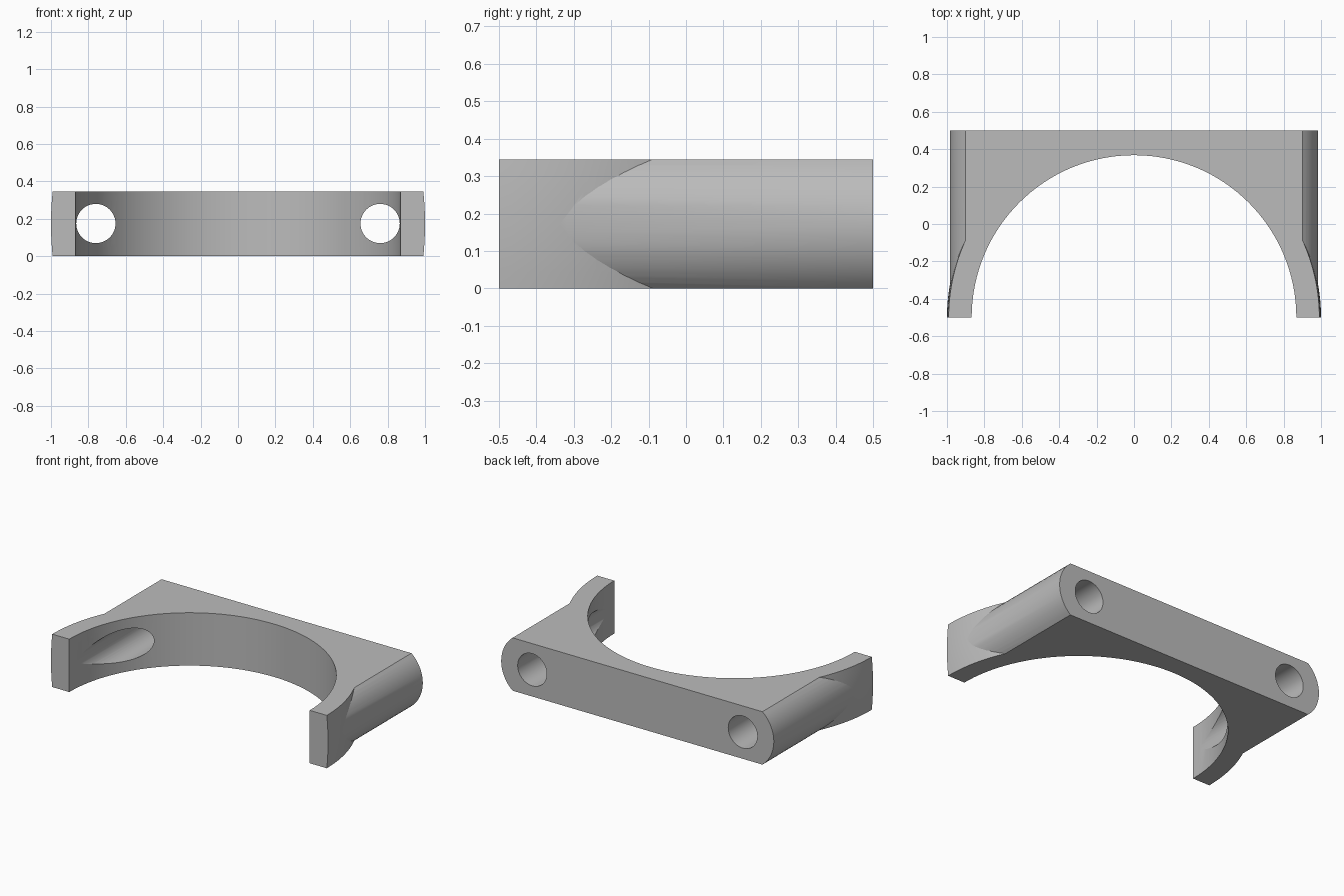
import bpy, bmesh, math
from mathutils import Matrix, Vector

HEIGHT = 0.345
MID = HEIGHT / 2
AXIS_Y = -0.5            # centre of the ring, also its open front
BOLT_X = 0.762           # bolt bosses sit at +x and -x

old = bpy.data.objects.get("Cube")
if old:
    bpy.data.objects.remove(old, do_unlink=True)

grey = bpy.data.materials.new("plain_grey")
grey.use_nodes = True
grey.diffuse_color = (0.5, 0.5, 0.5, 1)
grey.node_tree.nodes["Principled BSDF"].inputs["Base Color"].default_value = (0.5, 0.5, 0.5, 1)


def make_object(name, bm):
    bmesh.ops.recalc_face_normals(bm, faces=bm.faces)
    mesh = bpy.data.meshes.new(name)
    bm.to_mesh(mesh)
    bm.free()
    mesh.materials.append(grey)
    obj = bpy.data.objects.new(name, mesh)
    bpy.context.collection.objects.link(obj)
    return obj


def loft(name, sections):
    """Solid skin through matching closed sections."""
    bm = bmesh.new()
    rings = [[bm.verts.new(p) for p in s] for s in sections]
    for a, b in zip(rings, rings[1:]):
        for i in range(len(a)):
            j = (i + 1) % len(a)
            bm.faces.new((a[i], a[j], b[j], b[i]))
    bm.faces.new(rings[0])
    bm.faces.new(rings[-1])
    return make_object(name, bm)


def cylinder(name, radius, depth, matrix, sides):
    bm = bmesh.new()
    bmesh.ops.create_cone(bm, cap_ends=True, segments=sides, radius1=radius,
                          radius2=radius, depth=depth, matrix=matrix)
    obj = make_object(name, bm)
    obj.hide_render = True
    return obj


def boolean(target, tool, operation):
    mod = target.modifiers.new(operation.lower(), 'BOOLEAN')
    mod.operation = operation
    mod.solver = 'EXACT'
    mod.object = tool
    bpy.context.view_layer.objects.active = target
    bpy.ops.object.modifier_apply(modifier=mod.name)
    bpy.data.objects.remove(tool, do_unlink=True)


# Back block with rounded bolt bosses on both ends
BOSS_R = 0.222
half = math.asin(MID / BOSS_R)
arc = [half * (i / 8 - 1) for i in range(17)]
profile = [(BOLT_X + BOSS_R * math.cos(a), MID + BOSS_R * math.sin(a)) for a in arc]
profile += [(-x, z) for x, z in reversed(profile)]
clamp = loft("clamp_half", [[(x, y, z) for x, z in profile] for y in (-0.42, 0.5)])

# Half disc with a slightly bulged rim, kept just short of the back face
levels = []
for i in range(9):
    t = i / 4 - 1
    r = 1.0 - 0.009 * t * t
    levels.append([(r * math.cos(math.pi * k / 96),
                    min(AXIS_Y + r * math.sin(math.pi * k / 96), 0.45),
                    MID + MID * t) for k in range(97)])
boolean(clamp, loft("arms", levels), 'UNION')

# Round opening, then the two bolt holes running front to back
bore = cylinder("bore_cutter", 0.868, 1, Matrix.Translation((0, AXIS_Y, MID)), 128)
boolean(clamp, bore, 'DIFFERENCE')
for side in (-1, 1):
    place = Matrix.Translation((side * 0.76, 0, MID + 0.002)) @ Matrix.Rotation(math.pi / 2, 4, 'X')
    boolean(clamp, cylinder("bolt_cutter", 0.105, 3, place, 48), 'DIFFERENCE')

# Smooth curved walls, crisp edges
bpy.ops.object.select_all(action='DESELECT')
clamp.select_set(True)
bpy.context.view_layer.objects.active = clamp
bpy.ops.object.shade_smooth_by_angle(angle=math.radians(17))
